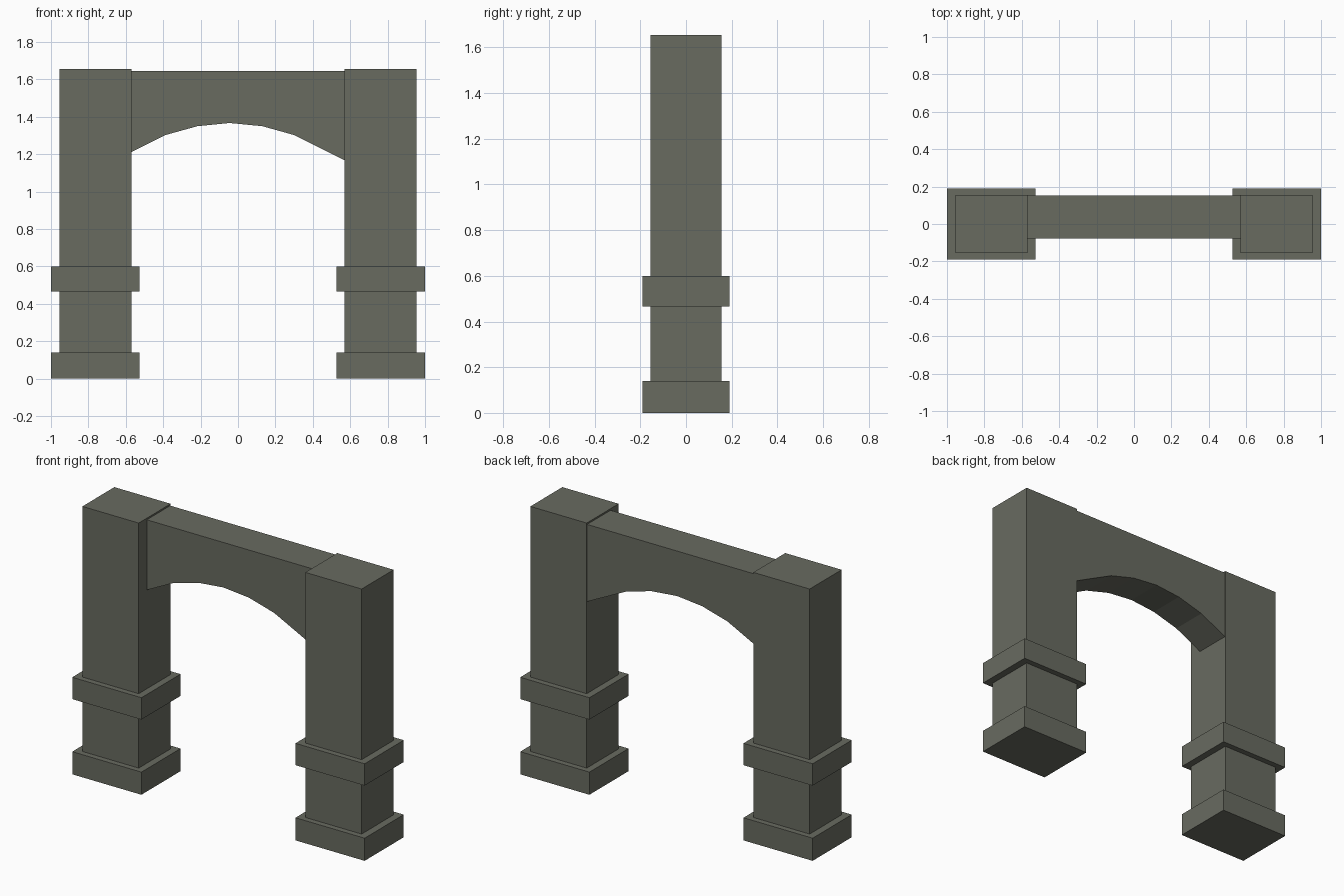
import bpy

if "Cube" in bpy.data.objects:
    bpy.data.objects.remove(bpy.data.objects["Cube"])

stone = bpy.data.materials.new("grey_green_stone")
stone.diffuse_color = (0.14, 0.147, 0.118, 1.0)
stone.use_nodes = True
stone.node_tree.nodes["Principled BSDF"].inputs["Base Color"].default_value = stone.diffuse_color


def make_object(name, verts, faces):
    mesh = bpy.data.meshes.new(name)
    mesh.from_pydata(verts, [], faces)
    mesh.materials.append(stone)
    obj = bpy.data.objects.new(name, mesh)
    bpy.context.collection.objects.link(obj)
    return obj


def extrude_profile(name, profile, y0, y1):
    # profile is counter-clockwise in the xz plane seen from the front (-y)
    n = len(profile)
    verts = [(x, y0, z) for x, z in profile] + [(x, y1, z) for x, z in profile]
    faces = [tuple(range(n)), tuple(reversed(range(n, 2 * n)))]
    faces += [(i, i + n, (i + 1) % n + n, (i + 1) % n) for i in range(n)]
    return make_object(name, verts, faces)


def box(name, x0, x1, y0, y1, z0, z1):
    return extrude_profile(name, [(x0, z0), (x1, z0), (x1, z1), (x0, z1)], y0, y1)


# Two pillars: shaft, foot block and waist band
for side, s in (("left", -1), ("right", 1)):
    xs = sorted((0.57 * s, 0.955 * s))
    xb = sorted((0.527 * s, 1.0 * s))
    box(side + "_shaft", *xs, -0.156, 0.156, 0.0, 1.655)
    box(side + "_foot", *xb, -0.191, 0.191, 0.0, 0.14)
    box(side + "_band", *xb, -0.191, 0.191, 0.465, 0.60)

# Arched lintel, set back from the pillar fronts
curve = [(-0.572, 1.21), (-0.39, 1.302), (-0.217, 1.35), (-0.045, 1.367),
         (0.13, 1.35), (0.302, 1.302), (0.572, 1.167)]
extrude_profile("arch_lintel", curve + [(0.572, 1.645), (-0.572, 1.645)], -0.077, 0.152)
